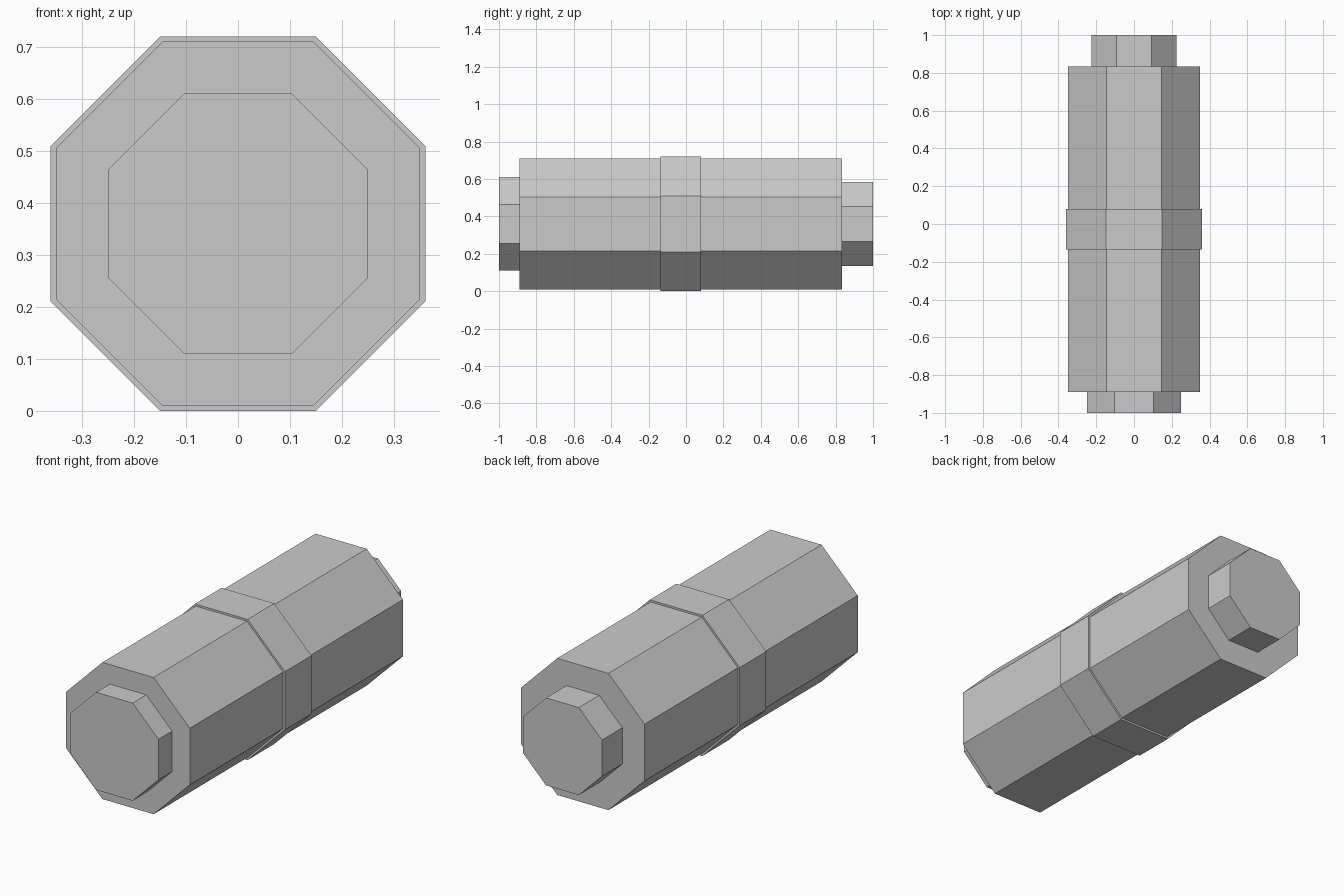
import bpy, math

if "Cube" in bpy.data.objects:
    bpy.data.objects.remove(bpy.data.objects["Cube"])

CENTRE_Z = 0.36

grey = bpy.data.materials.new("light_grey")
grey.diffuse_color = (0.6, 0.6, 0.6, 1)
grey.use_nodes = True
grey.node_tree.nodes["Principled BSDF"].inputs["Base Color"].default_value = grey.diffuse_color


def octagon_prism(name, apothem, y0, y1):
    """Flat-bottomed eight-sided prism lying along y."""
    r = apothem / math.cos(math.pi / 8)
    ring = [(r * math.cos(math.pi / 8 + i * math.pi / 4),
             r * math.sin(math.pi / 8 + i * math.pi / 4)) for i in range(8)]
    verts = [(x, y, CENTRE_Z + z) for y in (y0, y1) for x, z in ring]
    faces = [tuple(range(8)), tuple(range(15, 7, -1))]
    faces += [(i, i + 8, (i + 1) % 8 + 8, (i + 1) % 8) for i in range(8)]
    mesh = bpy.data.meshes.new(name)
    mesh.from_pydata(verts, [], faces)
    mesh.materials.append(grey)
    obj = bpy.data.objects.new(name, mesh)
    bpy.context.collection.objects.link(obj)
    return obj


# Main barrel, raised middle band and the two end plugs
octagon_prism("barrel", 0.35, -0.89, 0.835)
octagon_prism("middle_band", 0.36, -0.135, 0.08)
octagon_prism("front_plug", 0.25, -1.0, -0.89)
octagon_prism("rear_plug", 0.224, 0.835, 1.0)
